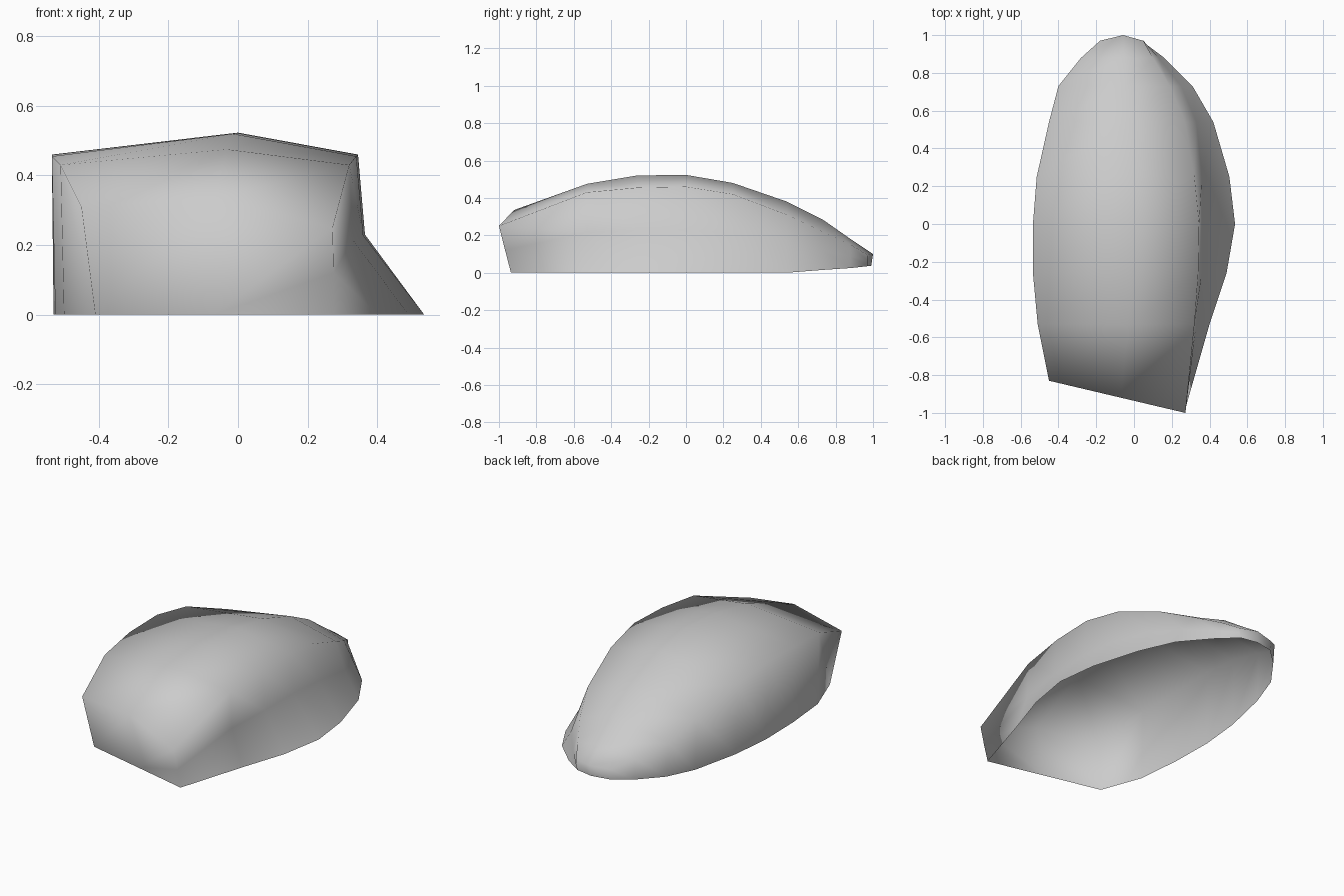
import bpy
import bmesh
from mathutils import Vector

default_cube = bpy.data.objects.get("Cube")
if default_cube:
    bpy.data.objects.remove(default_cube, do_unlink=True)


def make_material(name, color):
    material = bpy.data.materials.new(name)
    material.diffuse_color = color
    material.use_nodes = True
    shader = material.node_tree.nodes["Principled BSDF"]
    shader.inputs["Base Color"].default_value = color
    shader.inputs["Roughness"].default_value = 0.6
    return material


# Outline of the shell at each station along its length:
# y, left top x, left rim x, right top x, waist x, right rim x, ridge z, shoulder z, rim z
STATIONS = [
    (-0.53, -0.51, -0.50, 0.32, 0.33, 0.40, 0.475, 0.43, 0),
    (-0.26, -0.535, -0.525, 0.34, 0.36, 0.49, 0.52, 0.455, 0),
    (0, -0.535, -0.53, 0.345, 0.365, 0.535, 0.523, 0.46, 0),
    (0.25, -0.515, -0.505, 0.32, 0.36, 0.505, 0.48, 0.42, 0),
    (0.54, -0.45, -0.44, 0.27, 0.33, 0.42, 0.38, 0.31, 0),
    (0.73, -0.40, -0.38, 0.19, 0.25, 0.31, 0.285, 0.22, 0.015),
    (0.88, -0.28, -0.27, 0.10, 0.13, 0.16, 0.18, 0.15, 0.025),
]


def section(y, left, left_rim, right, waist, right_rim, ridge, shoulder, rim):
    """Points from the left rim over the top to the right rim."""
    return [
        Vector((left_rim, y, rim)),
        Vector((left, y, shoulder)),
        Vector((-0.06 * abs(y), y, ridge)),
        Vector((right, y, shoulder)),
        Vector((waist, y, (shoulder + rim) / 2)),
        Vector((right_rim, y, rim)),
    ]


def slanted_front():
    """Front section: it runs obliquely and leans forward at the top."""
    outline = [(-0.41, 0), (-0.45, 0.31), (-0.07, 0.335),
               (0.272, 0.25), (0.275, 0.12), (0.275, 0)]
    points = []
    for x, z in outline:
        lean = 0.065 * max(0, 1 - z / 0.25)
        points.append(Vector((x, -0.936 - 0.236 * x + lean, z)))
    return points


def rounded_tip():
    """Small blunt section that ends the back."""
    points = section(0.97, -0.18, -0.17, 0.05, 0.05, 0.04, 0.1, 0.095, 0.035)
    points[2].y = 1.0
    return points


def close_end(bm, ring, bulge):
    """Close a section with a wall, leaving the underside open."""
    middle = (ring[0].co + ring[-1].co) / 2
    middle.y += bulge
    base = bm.verts.new(middle)
    bm.faces.new((ring[0], ring[1], ring[2], base))
    bm.faces.new((ring[2], ring[3], ring[4], ring[5], base))


# Curved shell, open underneath
bm = bmesh.new()
sections = [slanted_front()]
sections += [section(*station) for station in STATIONS]
sections.append(rounded_tip())
rings = [[bm.verts.new(point) for point in points] for points in sections]
for front, back in zip(rings, rings[1:]):
    for i in range(len(front) - 1):
        bm.faces.new((front[i], front[i + 1], back[i + 1], back[i]))
close_end(bm, rings[0], 0)
close_end(bm, rings[-1], 0.02)

bmesh.ops.recalc_face_normals(bm, faces=bm.faces)
top_face = max(bm.faces, key=lambda face: face.calc_center_median().z)
if top_face.normal.z < 0:
    bmesh.ops.reverse_faces(bm, faces=bm.faces)
for face in bm.faces:
    face.smooth = True

mesh = bpy.data.meshes.new("curved_shell")
bm.to_mesh(mesh)
bm.free()
mesh.materials.append(make_material("light_grey", (0.6, 0.6, 0.6, 1)))
shell = bpy.data.objects.new("curved_shell", mesh)
bpy.context.collection.objects.link(shell)
